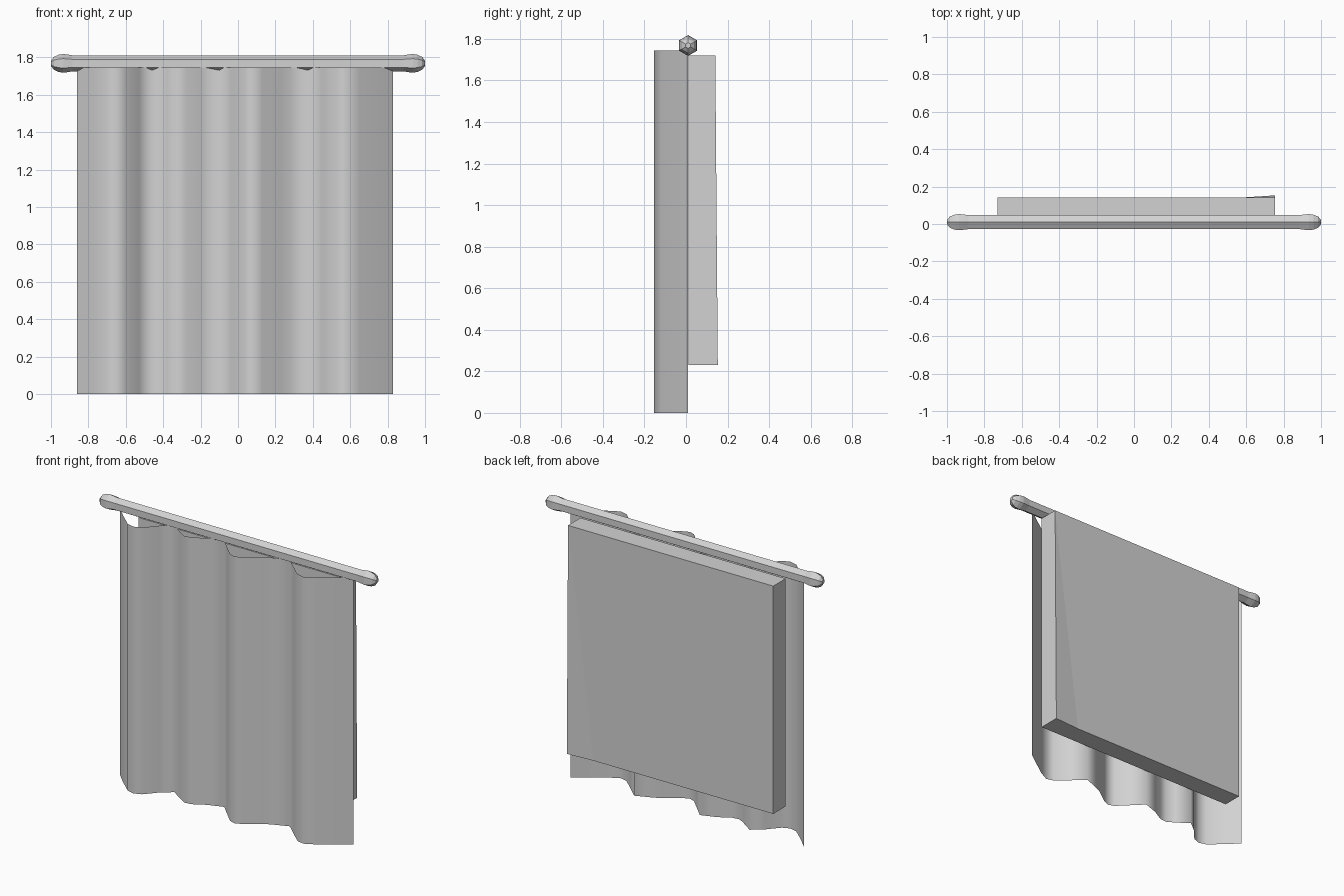
import bpy, bmesh, math

if "Cube" in bpy.data.objects:
    bpy.data.objects.remove(bpy.data.objects["Cube"])

grey = bpy.data.materials.new("light_grey")
grey.diffuse_color = (0.65, 0.65, 0.65, 1)
grey.use_nodes = True
grey.node_tree.nodes["Principled BSDF"].inputs["Base Color"].default_value = grey.diffuse_color


def make(name, verts, faces):
    mesh = bpy.data.meshes.new(name)
    mesh.from_pydata(verts, [], faces)
    mesh.materials.append(grey)
    obj = bpy.data.objects.new(name, mesh)
    bpy.context.collection.objects.link(obj)
    return obj


def fix_normals(obj):
    bm = bmesh.new()
    bm.from_mesh(obj.data)
    bmesh.ops.recalc_face_normals(bm, faces=bm.faces)
    bm.to_mesh(obj.data)
    bm.free()


# Curtain: a single wavy sheet pulled up from its fold profile (x, y)
folds = [(-.86, .01), (-.79, -.06), (-.70, -.14), (-.65, -.154), (-.60, -.135),
         (-.53, -.055), (-.46, 0), (-.38, -.055), (-.33, -.086), (-.28, -.08),
         (-.20, -.035), (-.10, 0), (-.03, -.07), (.04, -.14), (.08, -.154),
         (.13, -.133), (.23, -.06), (.28, -.037), (.375, 0), (.45, -.07),
         (.53, -.142), (.58, -.154), (.65, -.118), (.83, .01)]
n = len(folds)
curtain = make("curtain",
               [(x, y, 0) for x, y in folds] + [(x, y, 1.745) for x, y in folds],
               [(i, i + 1, n + i + 1, n + i) for i in range(n - 1)])
curtain.data.polygons.foreach_set("use_smooth", [True] * (n - 1))

# Rod: six-sided bar with a rounded knob on each end
half = [(-1.0, .014), (-.985, .034), (-.96, .046), (-.935, .05), (-.91, .047), (-.885, .043)]
profile = half + [(-x, r) for x, r in reversed(half)]
S = 6
verts = [(x, .01 + r * math.sin(k * math.tau / S), 1.768 + r * math.cos(k * math.tau / S))
         for x, r in profile for k in range(S)]
faces = [(i * S + k, i * S + (k + 1) % S, (i + 1) * S + (k + 1) % S, (i + 1) * S + k)
         for i in range(len(profile) - 1) for k in range(S)]
faces += [tuple(range(S)), tuple(range(len(verts) - S, len(verts)))]
fix_normals(make("curtain_rod", verts, faces))

# Backing panel: box behind the curtain, one lower back corner pulled out slightly
L, R, B, T, F, K = -.73, .755, .23, 1.72, .012, .141
panel = make("backing_panel",
             [(L, F, B), (R, F, B), (R, F, T), (L, F, T),
              (L, K, B), (R, .153, B), (R, K, T), (L, K, T), (.57, K, B)],
             [(0, 1, 2, 3), (3, 2, 6, 7), (0, 3, 7, 4), (1, 5, 6, 2),
              (0, 4, 8, 5, 1), (4, 7, 6, 8), (8, 6, 5)])
fix_normals(panel)
